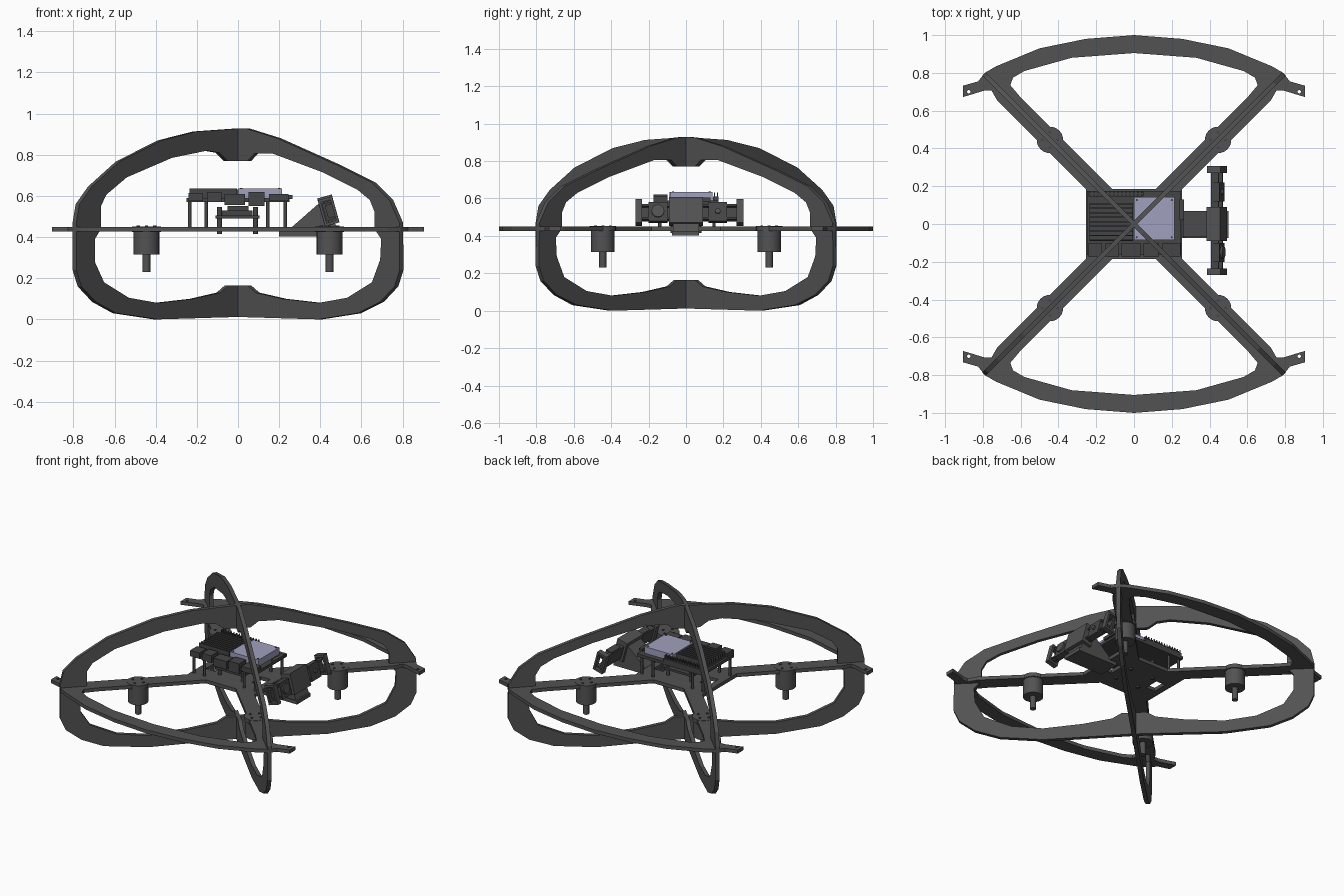
import bpy, bmesh, math
from mathutils import Matrix, Vector

if "Cube" in bpy.data.objects:
    bpy.data.objects.remove(bpy.data.objects["Cube"])


def material(name, rgb):
    m = bpy.data.materials.new(name)
    m.diffuse_color = (*rgb, 1)
    m.use_nodes = True
    m.node_tree.nodes["Principled BSDF"].inputs["Base Color"].default_value = m.diffuse_color
    return m


FRAME = material("charcoal", (0.085, 0.085, 0.085))
DARK = material("dark_grey", (0.06, 0.06, 0.06))
LILAC = material("pale_lilac", (0.35, 0.35, 0.51))
I4 = Matrix.Identity(4)


def finish(name, mesh, mat):
    mesh.materials.clear()
    mesh.materials.append(mat)
    ob = bpy.data.objects.new(name, mesh)
    bpy.context.collection.objects.link(ob)
    return ob


def box(name, x0, x1, y0, y1, z0, z1, mat=FRAME, mtx=I4):
    bm = bmesh.new()
    bmesh.ops.create_cube(bm, size=1)
    for v in bm.verts:
        v.co = mtx @ Vector((x0 + (v.co.x + .5) * (x1 - x0), y0 + (v.co.y + .5) * (y1 - y0),
                             z0 + (v.co.z + .5) * (z1 - z0)))
    me = bpy.data.meshes.new(name)
    bm.to_mesh(me)
    bm.free()
    return finish(name, me, mat)


def cylinder(name, r, z0, z1, mtx, mat=FRAME, n=24):
    bm = bmesh.new()
    bmesh.ops.create_cone(bm, cap_ends=True, segments=n, radius1=r, radius2=r, depth=z1 - z0,
                          matrix=mtx @ Matrix.Translation((0, 0, (z0 + z1) / 2)))
    for f in bm.faces:
        f.smooth = len(f.verts) == 4
    for e in bm.edges:
        e.smooth = all(f.smooth for f in e.link_faces)
    me = bpy.data.meshes.new(name)
    bm.to_mesh(me)
    bm.free()
    return finish(name, me, mat)


def plate(name, loops, thick, mtx, mat=FRAME):
    """Flat plate with holes, from closed 2D loops."""
    cu = bpy.data.curves.new(name, 'CURVE')
    cu.dimensions = '2D'
    cu.fill_mode = 'BOTH'
    cu.extrude = thick / 2
    for pts in loops:
        s = cu.splines.new('POLY')
        s.points.add(len(pts) - 1)
        for p, (x, y) in zip(s.points, pts):
            p.co = (x, y, 0, 1)
        s.use_cyclic_u = True
    tmp = bpy.data.objects.new(name + "_curve", cu)
    bpy.context.collection.objects.link(tmp)
    bpy.context.view_layer.update()
    me = bpy.data.meshes.new_from_object(tmp.evaluated_get(bpy.context.evaluated_depsgraph_get()))
    bpy.data.objects.remove(tmp)
    me.transform(mtx)
    for p in me.polygons:
        p.use_smooth = False
    return finish(name, me, mat)


def circle(x, y, r, n=10):
    return [(x + r * math.cos(2 * math.pi * i / n), y + r * math.sin(2 * math.pi * i / n)) for i in range(n)]


# Horizontal cross plate with arcs, wing tabs and centre deck
q = [(.255, .98), (.5, .93), (.73, .835), (.79, .8), (.825, .755), (.905, .732), (.905, .672),
     (.79, .707), (.755, .708), (.725, .655), (.255, .185)]
half = q + [(x, -y) for x, y in reversed(q)]
outline = [(0, 1)] + half + [(0, -1)] + [(-x, y) for x, y in reversed(half)]
w = [(.33, .88), (.58, .81), (.64, .775), (.655, .735), (.6, .67), (.115, .185)]
win = [(0, .905)] + w + [(-x, y) for x, y in reversed(w)]
loops = [outline, win, [(x, -y) for x, y in win]]
for sx in (-1, 1):
    for sy in (-1, 1):
        loops.append(circle(sx * .875, sy * .7, .009))
    loops.append([(sx * .14, -.05), (sx * .21, -.05), (sx * .21, .05), (sx * .14, .05)])
plate("cross_plate", loops, .024, Matrix.Translation((0, 0, .438)))

# Two upright guard rings standing on the diagonals
outer = [(0, .928), (.05, .927), (.2, .88), (.49, .75), (.66, .665), (.745, .58), (.793, .47), (.795, .24),
         (.77, .16), (.7, .085), (.59, .03), (.4, 0), (0, .012), (-.4, 0), (-.6, .03), (-.7, .085),
         (-.77, .16), (-.795, .24), (-.795, .47), (-.78, .56), (-.72, .645), (-.585, .767), (-.38, .87), (-.21, .913)]
inner = [(.055, .77), (.09, .807), (.18, .805), (.42, .715), (.59, .63), (.65, .58), (.672, .525), (.672, .44),
         (.705, .39), (.7, .29), (.66, .18), (.54, .105), (.4, .08), (.225, .1), (.095, .13), (.055, .165),
         (-.055, .165), (-.095, .13), (-.225, .1), (-.4, .08), (-.54, .105), (-.66, .18), (-.705, .28),
         (-.705, .39), (-.675, .44), (-.675, .55), (-.65, .605), (-.55, .69), (-.33, .785), (-.16, .82),
         (-.1, .81), (-.06, .77)]
for name, ang in (("guard_ring_a", 45), ("guard_ring_b", -45)):
    m = Matrix.Rotation(math.radians(ang), 4, 'Z') @ Matrix.Rotation(math.pi / 2, 4, 'X')
    plate(name, [[(x * math.sqrt(2), z) for x, z in lp] for lp in (outer, inner)], .026, m)

# Motors with mounting discs, screws and shafts
for i, (sx, sy) in enumerate([(-1, -1), (1, -1), (-1, 1), (1, 1)]):
    t = Matrix.Translation((sx * .445, sy * .445, 0))
    cylinder(f"motor_mount_{i}", .07, .425, .452, t)
    cylinder(f"motor_{i}", .063, .315, .43, t)
    cylinder(f"motor_shaft_{i}", .019, .23, .32, t, n=16)
    for k in range(4):
        a = k * math.pi / 2
        cylinder(f"motor_screw_{i}_{k}", .008, .45, .456,
                 t @ Matrix.Translation((.04 * math.cos(a), .04 * math.sin(a), 0)), DARK, 8)

# Computer board on standoffs
box("main_board", -.25, .25, -.165, .175, .57, .59, DARK)
for x in (-.235, -.155, .145, .23):
    for y in (-.14, .15):
        cylinder(f"standoff_{x}_{y}", .009, .445, .57, Matrix.Translation((x, y, 0)), DARK, 8)
box("cooler_cover", 0, .215, -.085, .142, .59, .635, LILAC)
for x in (.015, .2):
    for y in (-.07, .127):
        cylinder(f"cover_screw_{x}_{y}", .006, .63, .638, Matrix.Translation((x, y, 0)), DARK, 8)
box("heat_sink_base", -.235, -.005, -.09, .11, .59, .606, DARK)
for k in range(9):
    y = -.088 + k * .024
    box(f"heat_sink_fin_{k}", -.235, -.005, y, y + .007, .6, .635, DARK)

# Pin headers and edge connectors
box("pin_header", -.24, .05, .145, .175, .59, .61, DARK)
for k in range(14):
    x = -.235 + k * .021
    for y in (.15, .165):
        box(f"header_pin_{k}_{y}", x, x + .006, y, y + .006, .6, .632, DARK)
for k, (x0, x1, z0, z1) in enumerate([(-.24, -.17, .575, .615), (-.15, -.08, .57, .62), (-.065, .035, .555, .61),
                                      (.05, .13, .55, .62), (.15, .245, .575, .61)]):
    box(f"edge_connector_{k}", x0, x1, -.175, -.1, z0, z1, DARK)
box("side_connector", .24, .265, .02, .13, .585, .605, DARK)

# Lower controller board stack
box("controller_board", -.11, .105, -.09, .09, .49, .505, DARK)
box("controller_chip", -.085, .07, -.06, .06, .505, .53, DARK)
box("controller_top", -.05, .05, -.05, .05, .53, .55, DARK)
for x in (-.09, .085):
    for y in (-.07, .07):
        cylinder(f"controller_foot_{x}_{y}", .012, .415, .545, Matrix.Translation((x, y, 0)), DARK, 8)

# Camera bracket: base tongue and sloping wedge
box("bracket_base", .2, .5, -.075, .07, .403, .427)
plate("bracket_wedge", [[(.26, .447), (.26, .425), (.49, .425), (.47, .47), (.4, .57)]], .14,
      Matrix.Rotation(math.pi / 2, 4, 'X'))

# Tilted camera bar: centre block, end frames, rails and two sensors
C = Matrix.Translation((.44, .02, .525)) @ Matrix.Rotation(-.27, 4, 'Y')
box("camera_block", -.037, .037, -.11, .07, -.066, .075, FRAME, C)
for k, (y0, y1) in enumerate([(-.29, -.255), (.25, .288)]):
    for n, b in enumerate([(-.036, .036, -.066, -.052), (-.036, .036, .052, .066),
                           (-.036, -.024, -.066, .066), (.024, .036, -.066, .066)]):
        box(f"end_frame_{k}_{n}", b[0], b[1], y0, y1, b[2], b[3], FRAME, C)
box("camera_circuit", -.022, -.008, -.28, .28, -.045, .045, DARK, C)
box("camera_rail_top", -.012, .02, -.28, .28, .03, .042, DARK, C)
box("camera_rail_bottom", -.012, .02, -.28, .28, -.042, -.03, DARK, C)
for k, y in enumerate((-.17, .15)):
    box(f"camera_housing_{k}", -.015, .026, y - .05, y + .05, -.055, .05, DARK, C)
    L = C @ Matrix.Translation((0, y, 0)) @ Matrix.Rotation(math.pi / 2, 4, 'Y')
    cylinder(f"camera_lens_{k}", .034 if k == 0 else .014, .02, .037, L, FRAME, 20)
